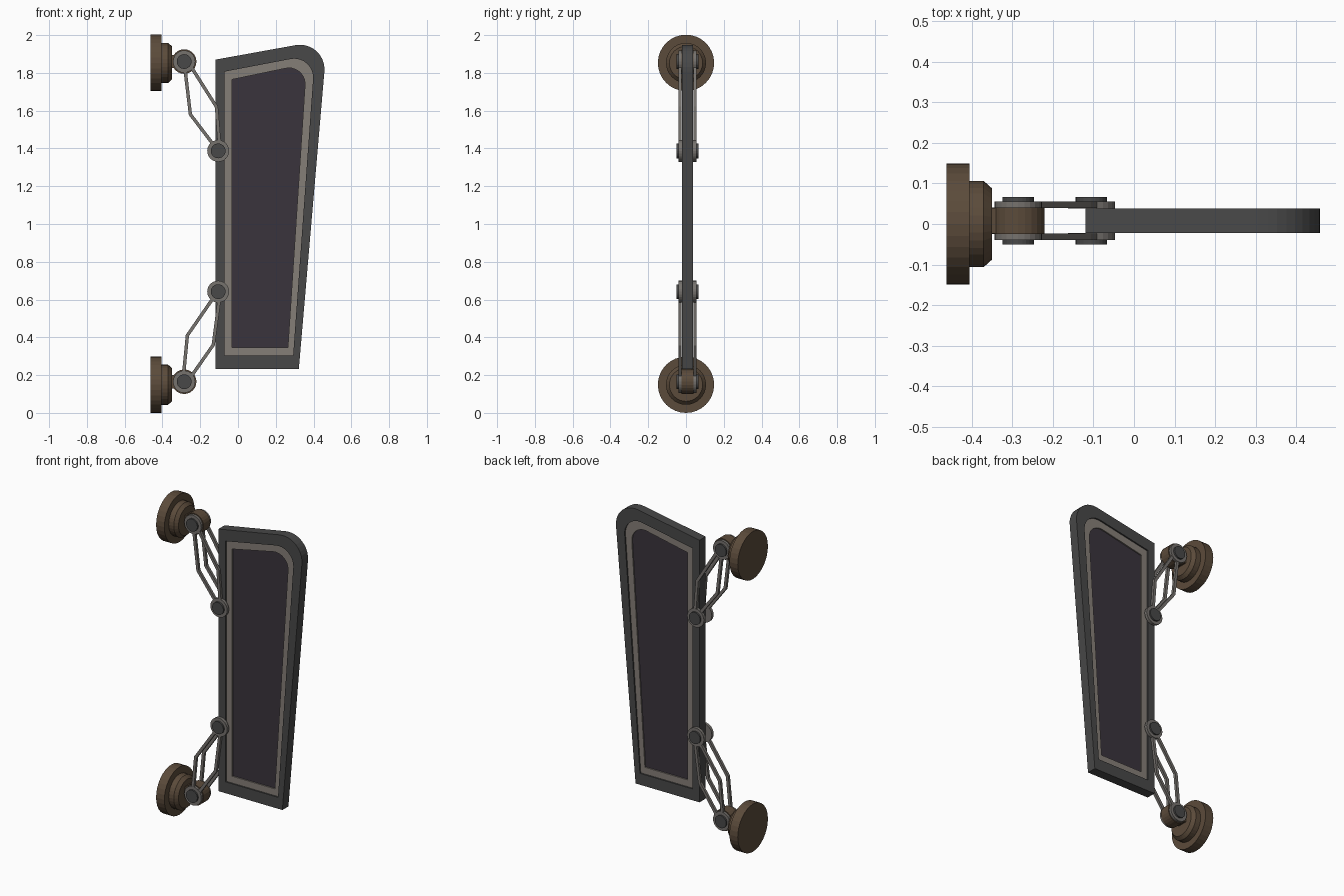
import bpy, bmesh
from math import sin, cos, pi
from mathutils import Vector

if "Cube" in bpy.data.objects:
    bpy.data.objects.remove(bpy.data.objects["Cube"])

YC = 0.008  # mid-plane of panel and links


def material(name, col):
    m = bpy.data.materials.new(name)
    m.diffuse_color = (*col, 1)
    m.use_nodes = True
    m.node_tree.nodes["Principled BSDF"].inputs["Base Color"].default_value = m.diffuse_color
    return m


DARK = material("dark_grey", (0.065, 0.065, 0.065))
TRIM = material("warm_grey", (0.235, 0.21, 0.185))
GLASS = material("dark_glass", (0.042, 0.033, 0.045))
BRONZE = material("bronze", (0.105, 0.07, 0.043))
STEEL = material("link_grey", (0.18, 0.168, 0.155))


def loft(name, loops, mat, ring=False):
    """Skin equal-length loops; cap the ends, or close the skin into a ring."""
    bm = bmesh.new()
    vs = [[bm.verts.new(p) for p in lp] for lp in loops]
    n = len(vs[0])
    pairs = list(zip(vs, vs[1:])) + ([(vs[-1], vs[0])] if ring else [])
    for a, b in pairs:
        for i in range(n):
            j = (i + 1) % n
            bm.faces.new((a[i], a[j], b[j], b[i]))
    if not ring:
        bm.faces.new(vs[0])
        bm.faces.new(vs[-1])
    bmesh.ops.recalc_face_normals(bm, faces=bm.faces)
    me = bpy.data.meshes.new(name)
    bm.to_mesh(me)
    bm.free()
    me.materials.append(mat)
    ob = bpy.data.objects.new(name, me)
    bpy.context.collection.objects.link(ob)
    return ob


def at_y(pts, y):
    return [(p[0], YC + y, p[1]) for p in pts]


def prism(name, pts, y0, y1, mat):
    return loft(name, [at_y(pts, y0), at_y(pts, y1)], mat)


def circle(x, z, r, n=24):
    return [(x + r * cos(2 * pi * i / n), z + r * sin(2 * pi * i / n)) for i in range(n)]


def outline(bl, br, tr, tl, r, n=10):
    """Four-sided outline with the top right corner rounded."""
    bl, br, tr, tl = map(Vector, (bl, br, tr, tl))
    u, v = (br - tr).normalized(), (tl - tr).normalized()
    half = u.angle(v) / 2
    c = tr + (u + v).normalized() * r / sin(half)
    a = tr + u * (r * cos(half) / sin(half)) - c
    b = tr + v * (r * cos(half) / sin(half)) - c
    arc = [c + (a * sin((1 - t) * (pi - 2 * half)) + b * sin(t * (pi - 2 * half)))
           / sin(pi - 2 * half) for t in [i / n for i in range(n + 1)]]
    return [bl, br, *arc, tl]


def strip(pts, w):
    """Mitred outline of a bent bar."""
    p = [Vector(q) for q in pts]
    left, right = [], []
    for i, q in enumerate(p):
        d0 = (q - p[max(i - 1, 0)]).normalized()
        d1 = (p[min(i + 1, len(p) - 1)] - q).normalized()
        d = (d0 + d1).normalized()
        nrm = Vector((-d.y, d.x)) * w / 2
        left.append(q + nrm)
        right.append(q - nrm)
    return left + right[::-1]


# Stepped panel: frame, trim band, recessed glass
o1 = outline((-.12, .232), (.322, .232), (.472, 1.977), (-.12, 1.87), .13)
o2 = outline((-.071, .303), (.292, .303), (.407, 1.898), (-.071, 1.807), .10)
o3 = outline((-.032, .345), (.264, .345), (.362, 1.847), (-.032, 1.765), .085)


def band(name, a, b, h, mat):
    loft(name, [at_y(a, -h), at_y(a, h), at_y(b, h), at_y(b, -h)], mat, ring=True)


band("panel_frame", o1, o2, .030, DARK)
band("panel_trim", o2, o3, .021, TRIM)
prism("panel_glass", o3, -.013, .013, GLASS)

# Mount, knuckle and linkage for the top and bottom
PROFILE = [(-.462, .149), (-.405, .149), (-.405, .106), (-.37, .106), (-.35, .088)]
SETS = {
    "top": (1.853, (-.285, 1.86), (-.105, 1.387),
            [(-.28, 1.815), (-.252, 1.58), (-.13, 1.42)],
            [(-.25, 1.835), (-.114, 1.62), (-.098, 1.42)]),
    "bottom": (.149, (-.285, .165), (-.105, .642),
               [(-.288, .205), (-.268, .41), (-.13, .61)],
               [(-.25, .19), (-.131, .36), (-.098, .61)]),
}
for tag, (zc, knuckle, hinge, bar_a, bar_b) in SETS.items():
    loft(tag + "_mount", [[(x, y, z) for y, z in circle(0, zc, r, 32)] for x, r in PROFILE], BRONZE)
    prism(tag + "_knuckle", circle(*knuckle, .065), -.033, .033, BRONZE)
    kz = knuckle[1]
    prism(tag + "_knuckle_neck", [(-.36, kz - .035), (-.29, kz - .035), (-.29, kz + .035), (-.36, kz + .035)],
          -.032, .032, BRONZE)
    for side, s in (("front", -1), ("back", 1)):
        pre = f"{tag}_{side}_"
        for nm, c, r in (("knuckle", knuckle, .059), ("hinge", hinge, .058)):
            prism(pre + nm + "_eye", circle(*c, r), s * .030, s * .048, STEEL)
            prism(pre + nm + "_pin", circle(*c, .039), s * .040, s * .058, DARK)
        for nm, pts in (("outer_bar", bar_a), ("inner_bar", bar_b)):
            prism(pre + nm, strip(pts, .018), s * .031, s * .047, STEEL)
